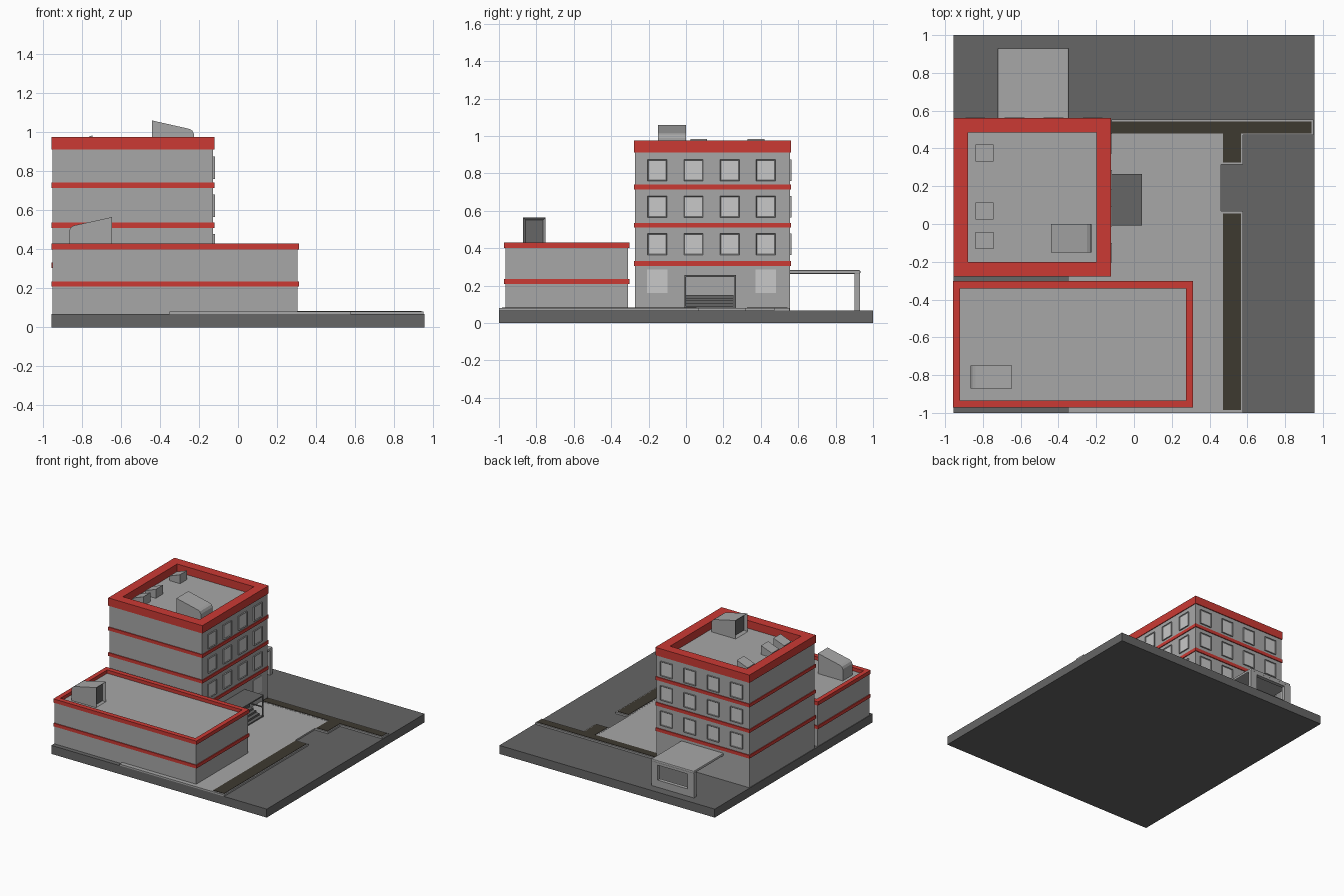
import bpy, bmesh
from mathutils import Vector

if "Cube" in bpy.data.objects:
    bpy.data.objects.remove(bpy.data.objects["Cube"])


def material(name, r, g, b):
    m = bpy.data.materials.new(name)
    m.use_nodes = True
    m.diffuse_color = (r, g, b, 1)
    m.node_tree.nodes["Principled BSDF"].inputs["Base Color"].default_value = (r, g, b, 1)
    return m


CONCRETE = material("concrete grey", .39, .39, .39)
ASPHALT = material("asphalt grey", .133, .133, .133)
RED = material("trim red", .6, .042, .034)
SOIL = material("soil brown", .048, .041, .03)
PANE = material("window grey", .58, .58, .58)


def finish(name, bm, *mats):
    bmesh.ops.recalc_face_normals(bm, faces=bm.faces)
    me = bpy.data.meshes.new(name)
    bm.to_mesh(me)
    bm.free()
    for m in mats:
        me.materials.append(m)
    ob = bpy.data.objects.new(name, me)
    bpy.context.collection.objects.link(ob)
    return ob


def add_box(bm, x, y, z):
    made = bmesh.ops.create_cube(bm, size=1)["verts"]
    for v in made:
        v.co = Vector([(r[0] + r[1]) / 2 + c * (r[1] - r[0]) for r, c in zip((x, y, z), v.co)])
    return made


def box(name, mat, x, y, z):
    bm = bmesh.new()
    add_box(bm, x, y, z)
    return finish(name, bm, mat)


def ring(name, mat, x, y, z, wx, wy):
    """Rectangular frame lying flat, open in the middle."""
    bm = bmesh.new()

    def loop(dx, dy, h):
        return [bm.verts.new((a, b, h)) for a, b in
                ((x[0] + dx, y[0] + dy), (x[1] - dx, y[0] + dy),
                 (x[1] - dx, y[1] - dy), (x[0] + dx, y[1] - dy))]

    loops = [loop(0, 0, z[0]), loop(0, 0, z[1]), loop(wx, wy, z[1]), loop(wx, wy, z[0])]
    for k in range(4):
        a, b = loops[k], loops[(k + 1) % 4]
        for i in range(4):
            j = (i + 1) % 4
            bm.faces.new((a[i], a[j], b[j], b[i]))
    return finish(name, bm, mat)


def prism(bm, profile, y):
    """Extrude an x-z outline along y."""
    face = bm.faces.new([bm.verts.new((px, y[0], pz)) for px, pz in profile])
    out = bmesh.ops.extrude_face_region(bm, geom=[face])["geom"]
    verts = [g for g in out if isinstance(g, bmesh.types.BMVert)]
    bmesh.ops.translate(bm, verts=verts, vec=(0, y[1] - y[0], 0))
    bmesh.ops.recalc_face_normals(bm, faces=bm.faces)


def inset_side(bm, direction, width, depth):
    """Recess the faces looking in one direction and give them material 1."""
    faces = [f for f in bm.faces if f.normal.dot(Vector(direction)) > .99]
    bmesh.ops.inset_region(bm, faces=faces, thickness=width, depth=0)
    for f in faces:
        f.material_index = 1
    for v in {v for f in faces for v in f.verts}:
        v.co -= Vector(direction) * depth


def window(name, direction, x, y, z):
    bm = bmesh.new()
    add_box(bm, x, y, z)
    bm.normal_update()
    inset_side(bm, direction, .007, .005)
    finish(name, bm, CONCRETE, PANE)


# Ground and paving
GROUND = .068
box("ground_slab", ASPHALT, (-.955, .955), (-1, 1), (0, GROUND))
box("paving", CONCRETE, (-.35, .46), (-1, .47), (GROUND, .08))

# Planting beds: kerb slab with a thin soil plate
beds = {"long": ((-.12, .95), (.47, .553), (-.12, .94), (.48, .542)),
        "branch": ((.46, .577), (.315, .47), (.47, .567), (.325, .48)),
        "side": ((.46, .577), (-1, .068), (.47, .567), (-.985, .056))}
for key, (kx, ky, sx, sy) in beds.items():
    box(key + "_bed_kerb", CONCRETE, kx, ky, (GROUND, .081))
    box(key + "_bed_soil", SOIL, sx, sy, (.075, .084))

# Tower with red floor bands and parapet
TX, TY = (-.95, -.127), (-.272, .555)
RX, RY = (-.956, -.121), (-.279, .562)
ROOF = .912
box("tower_walls", CONCRETE, TX, TY, (GROUND, ROOF))
ring("tower_parapet", RED, RX, RY, (ROOF, .975), .077, .077)
for i in range(3):
    h = .305 + i * .205
    ring(f"tower_band_{i}", RED, RX, RY, (h, h + .026), .02, .02)

# Low wing with red bands and parapet
WX, WY = (-.957, .312), (-.972, -.303)
box("wing_walls", CONCRETE, (-.95, .305), (-.965, -.31), (GROUND, .403))
ring("wing_parapet", RED, WX, WY, (.4, .43), .036, .038)
ring("wing_band", RED, WX, WY, (.21, .236), .02, .02)

# Windows on the right and back faces of the tower
for col in range(4):
    cy = -.153 + col * .193
    cx = -.84 + col * .207
    for row, low in enumerate((.363, .565, .76)):
        zz = (low, low + .115)
        window(f"right_window_{row}_{col}", (1, 0, 0), (-.137, -.117), (cy - .052, cy + .052), zz)
        window(f"back_window_{row}_{col}", (0, 1, 0), (cx - .052, cx + .052), (.545, .565), zz)
    if col in (0, 3):
        box(f"ground_window_{col}", PANE, (-.13, -.124), (cy - .055, cy + .055), (.16, .285))


# Roof stair shelters with a recessed door on the tall side
def shelter(name, tall_x, low_x, y, floor, top):
    s = 1 if tall_x > low_x else -1
    bm = bmesh.new()
    prism(bm, [(tall_x, floor), (tall_x, top), (low_x + s * .025, top - .043),
               (low_x + s * .009, top - .052), (low_x, top - .07), (low_x, floor)], y)
    inset_side(bm, (s, 0, 0), .02, .02)
    finish(name, bm, CONCRETE, ASPHALT)


shelter("tower_stair_shelter", -.44, -.225, (-.15, 0), ROOF, 1.06)
shelter("wing_stair_shelter", -.645, -.865, (-.872, -.75), .4, .565)

# Sloped roof vents
for i, y in enumerate((-.133, .023, .33)):
    bm = bmesh.new()
    prism(bm, [(-.84, ROOF), (-.745, ROOF), (-.745, .984), (-.84, .948)], (y, y + .09))
    finish(f"roof_vent_{i}", bm, CONCRETE)

# Entrance: steps, canopy, posts and handrails
for i in range(5):
    h = .15 - i * .015
    box(f"entrance_step_{i}", ASPHALT, (-.13, -.07 + i * .027), (0, .255), (GROUND, h))
box("entrance_canopy", ASPHALT, (-.127, .042), (-.008, .266), (.246, .256))
for side, y in (("near", -.008), ("far", .258)):
    yy = (y, y + .008)
    box(side + "_canopy_post", ASPHALT, (.03, .042), yy, (.08, .246))
    box(side + "_handrail", ASPHALT, (-.127, .03), yy, (.155, .163))

# Rear carport: roof slab and an outer wall with a large opening
CX = (-.722, -.345)
roof = box("carport_roof", CONCRETE, CX, (.55, .932), (.262, .283))
bevel = roof.modifiers.new("rounded_edges", "BEVEL")
bevel.width = .006
bevel.segments = 2
wall = (.9, .93)
box("carport_wall_base", CONCRETE, CX, wall, (GROUND, .125))
box("carport_wall_head", CONCRETE, CX, wall, (.245, .265))
box("carport_wall_left", CONCRETE, (-.4, CX[1]), wall, (.125, .245))
box("carport_wall_right", CONCRETE, (CX[0], -.665), wall, (.125, .245))
